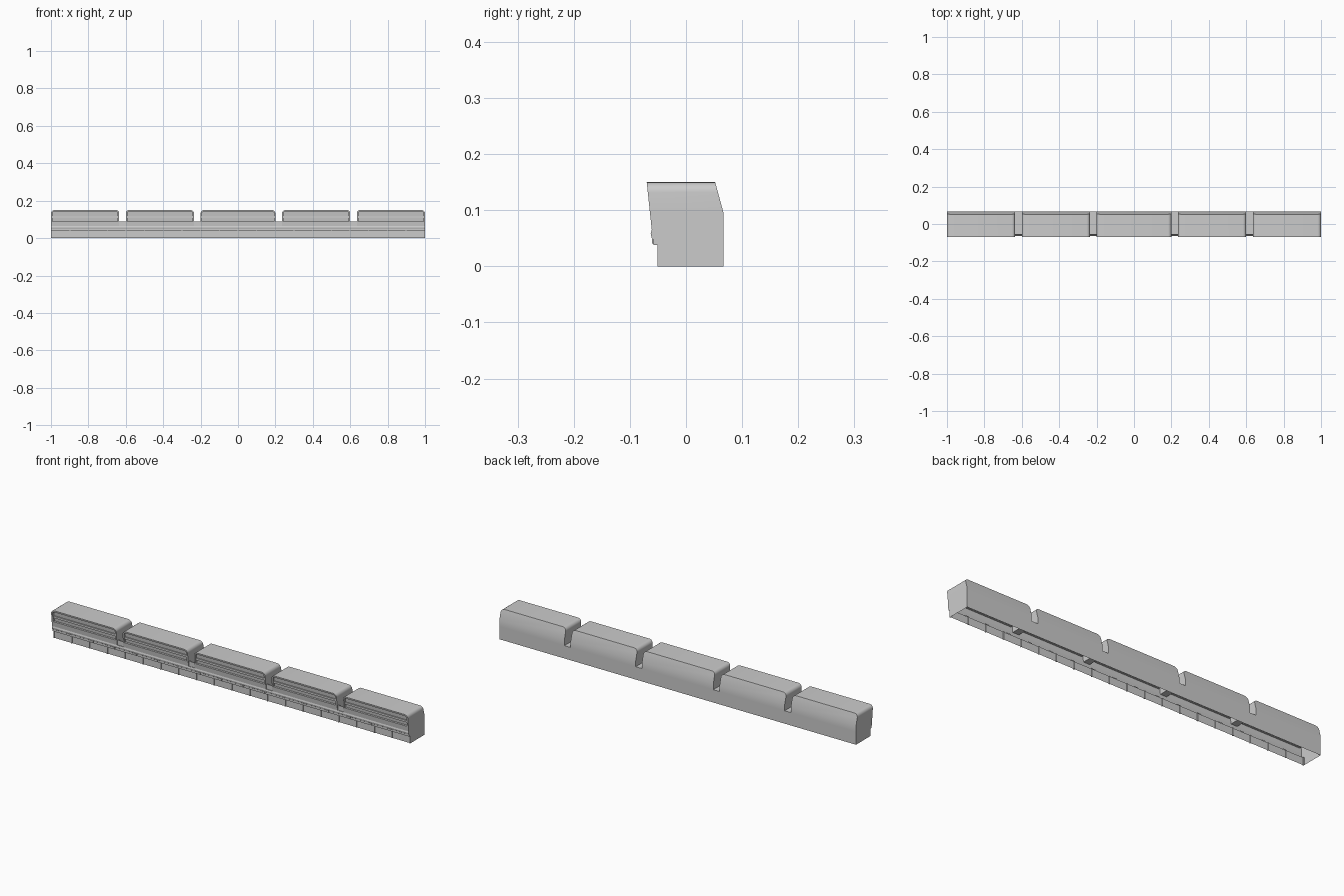
import bpy, bmesh, math

old = bpy.data.objects.get("Cube")
if old:
    bpy.data.objects.remove(old, do_unlink=True)

GREY = (0.6, 0.6, 0.6, 1)
mat = bpy.data.materials.new("light grey")
mat.use_nodes = True
mat.diffuse_color = GREY
mat.node_tree.nodes["Principled BSDF"].inputs["Base Color"].default_value = GREY

FLOOR, CREASE, TOP, RADIUS = 0.065, 0.095, 0.15, 0.018
BACK = 0.067
SEGMENTS = [(-1, -0.635), (-0.6, -0.235), (-0.2, 0.2), (0.235, 0.6), (0.635, 1)]


def finish(name, bm, smooth=False):
    bmesh.ops.remove_doubles(bm, verts=bm.verts, dist=1e-5)
    bmesh.ops.recalc_face_normals(bm, faces=bm.faces)
    mesh = bpy.data.meshes.new(name)
    bm.to_mesh(mesh)
    bm.free()
    mesh.materials.append(mat)
    obj = bpy.data.objects.new(name, mesh)
    bpy.context.collection.objects.link(obj)
    if smooth:
        bpy.ops.object.select_all(action='DESELECT')
        obj.select_set(True)
        bpy.context.view_layer.objects.active = obj
        bpy.ops.object.shade_smooth_by_angle(angle=math.radians(30))
    return obj


def face(bm, points):
    return bm.faces.new([bm.verts.new(p) for p in points])


def box(bm, x0, x1, y0, y1, z0, z1):
    ret = bmesh.ops.create_cube(bm, size=1)
    for v in ret["verts"]:
        v.co = (x1 if v.co.x > 0 else x0, y1 if v.co.y > 0 else y0,
                z1 if v.co.z > 0 else z0)


def front_y(z):
    return -0.061 - 0.009 * (z - FLOOR) / (TOP - FLOOR)


def back_y(z):
    return BACK if z <= CREASE else BACK - 0.015 * (z - CREASE) / (TOP - CREASE)


def arch(x0, x1, bottom, top, r):
    """Rounded-top outline in x and z, from lower left to lower right."""
    pts = [(x0, bottom)]
    if bottom < CREASE:
        pts.append((x0, CREASE))
    for cx, start in ((x0 + r, 180), (x1 - r, 90)):
        for i in range(7):
            a = math.radians(start - 15 * i)
            pts.append((cx + r * math.cos(a), top - r + r * math.sin(a)))
    if bottom < CREASE:
        pts.append((x1, CREASE))
    return pts + [(x1, bottom)]


# Upper housings: rounded roof, folded back, recessed front panel
for n, (x0, x1) in enumerate(SEGMENTS):
    bm = bmesh.new()
    outer = arch(x0, x1, FLOOR, TOP, RADIUS)
    front = [(x, front_y(z), z) for x, z in outer]
    back = [(x, back_y(z), z) for x, z in outer]
    for i in range(len(outer) - 1):
        face(bm, [front[i], front[i + 1], back[i + 1], back[i]])
    face(bm, [back[0], back[1], back[-2], back[-1]])
    face(bm, back[1:-1])

    # front rim and recess
    rim = arch(x0, x1, 0.09, TOP, RADIUS)
    inner = arch(x0 + 0.008, x1 - 0.008, 0.09, TOP - 0.008, RADIUS - 0.008)
    rim = [(x, z) for x, z in outer if z > 0.09]
    inner = [(x, z) for x, z in arch(x0 + 0.008, x1 - 0.008, 0.085,
                                     TOP - 0.008, RADIUS - 0.008)]
    inner = [(x, max(z, 0.09)) for x, z in inner]
    rim = [(x0, 0.09)] + rim + [(x1, 0.09)]
    deep = 0.01
    for i in range(len(rim) - 1):
        o0, o1, i0, i1 = [(x, front_y(z), z) for x, z in
                          (rim[i], rim[i + 1], inner[i], inner[i + 1])]
        face(bm, [o0, o1, i1, i0])
        face(bm, [i0, i1] + [(p[0], p[1] + deep, p[2]) for p in (i1, i0)])
    face(bm, [(x, front_y(z) + deep, z) for x, z in inner])
    a, b = inner[0], inner[-1]
    y = front_y(0.09)
    face(bm, [(a[0], y, 0.09), (b[0], y, 0.09),
              (b[0], y + deep, 0.09), (a[0], y + deep, 0.09)])
    face(bm, [(x0, front_y(FLOOR), FLOOR), (x1, front_y(FLOOR), FLOOR),
              (x1, y, 0.09), (x0, y, 0.09)])
    finish(f"housing_{n + 1}", bm, smooth=True)

    # raised strip across the recess
    bm = bmesh.new()
    y = front_y(0.115)
    box(bm, x0 + 0.008, x1 - 0.008, y + 0.004, y + deep + 0.002, 0.108, 0.118)
    finish(f"front_strip_{n + 1}", bm)

# Long hollow base, open underneath
bm = bmesh.new()
profile = [(-0.047, 0), (-0.047, 0.038), (-0.058, 0.038), (-0.058, 0.048),
           (-0.061, 0.05), (-0.063, 0.058), (-0.061, FLOOR)]
for (y0, z0), (y1, z1) in zip(profile, profile[1:]):
    face(bm, [(-1, y0, z0), (1, y0, z0), (1, y1, z1), (-1, y1, z1)])
face(bm, [(-1, BACK, 0), (1, BACK, 0), (1, BACK, FLOOR), (-1, BACK, FLOOR)])
for x in (-1, 1):
    face(bm, [(x, y, z) for y, z in profile + [(BACK, FLOOR), (BACK, 0)]])
finish("base", bm)

# Floor and front lip of each gap
bm = bmesh.new()
for (_, x0), (x1, _) in zip(SEGMENTS, SEGMENTS[1:]):
    face(bm, [(x0, -0.061, FLOOR), (x1, -0.061, FLOOR),
              (x1, BACK, FLOOR), (x0, BACK, FLOOR)])
    box(bm, x0, x1, -0.058, -0.054, FLOOR, 0.09)
finish("gap_floors", bm)

# Thin ribs dividing the lower front into panels
bm = bmesh.new()
for i in range(21):
    x = -0.998 + 1.996 * i / 20
    box(bm, x - 0.002, x + 0.002, -0.051, -0.043, 0, 0.038)
finish("panel_ribs", bm)

# Small brackets under the front beam
bm = bmesh.new()
for i in range(16):
    x = -0.9 + 0.12 * i
    box(bm, x - 0.011, x + 0.011, -0.061, -0.057, 0.041, 0.049)
finish("brackets", bm)
